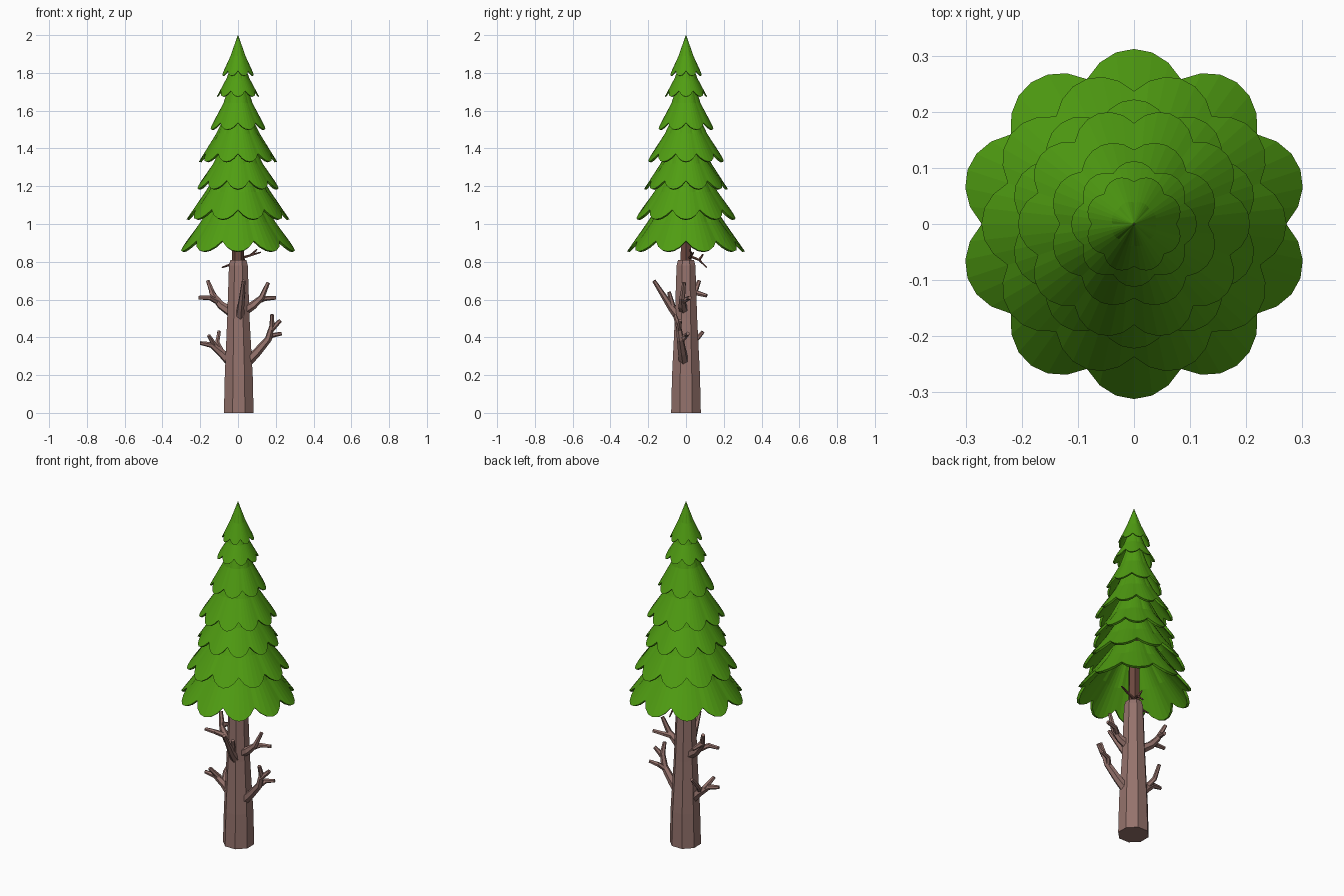
import bpy, bmesh, math
from mathutils import Vector

if "Cube" in bpy.data.objects:
    bpy.data.objects.remove(bpy.data.objects["Cube"])


def material(name, rgb):
    m = bpy.data.materials.new(name)
    m.diffuse_color = (*rgb, 1)
    m.use_nodes = True
    m.node_tree.nodes["Principled BSDF"].inputs["Base Color"].default_value = m.diffuse_color
    return m


GREEN = material("leaf green", (0.08, 0.34, 0.006))
BARK = material("bark brown", (0.30, 0.17, 0.15))
DARK = material("dark bark", (0.15, 0.065, 0.05))


def finish(bm, name, mat):
    bmesh.ops.recalc_face_normals(bm, faces=bm.faces)
    me = bpy.data.meshes.new(name)
    bm.to_mesh(me)
    bm.free()
    me.materials.append(mat)
    ob = bpy.data.objects.new(name, me)
    bpy.context.collection.objects.link(ob)
    return ob


def loft(bm, rings, cap=True, closed=False):
    rows = [[bm.verts.new(p) for p in r] for r in rings]
    pairs = list(zip(rows, rows[1:]))
    if closed:
        pairs.append((rows[-1], rows[0]))
    for a, b in pairs:
        for i in range(len(a)):
            j = (i + 1) % len(a)
            bm.faces.new((a[i], a[j], b[j], b[i]))
    if cap and not closed:
        bm.faces.new(rows[0])
        bm.faces.new(rows[-1])


def tube(bm, pts, r0, r1, sides=6):
    pts = [Vector(p) for p in pts]
    rings = []
    for i, p in enumerate(pts):
        d = (pts[min(i + 1, len(pts) - 1)] - pts[max(i - 1, 0)]).normalized()
        u = d.cross(Vector((0.3, 1, 0.1))).normalized()
        v = d.cross(u)
        r = r0 + (r1 - r0) * i / (len(pts) - 1)
        rings.append([p + r * (u * math.cos(a) + v * math.sin(a))
                      for a in (math.tau * k / sides for k in range(sides))])
    loft(bm, rings)


# trunk and the thin core that carries the foliage
def column(name, mat, profile, sides, phase):
    bm = bmesh.new()
    loft(bm, [[(cx + r * math.cos(math.tau * k / sides + phase),
                r * math.sin(math.tau * k / sides + phase), z)
               for k in range(sides)] for r, z, cx in profile])
    finish(bm, name, mat)


column("trunk", BARK, [(0.085, 0, 0.004), (0.08, 0.2, 0.004), (0.064, 0.5, 0.002),
                       (0.054, 0.78, 0.002), (0.046, 0.81, 0.002)], 8, math.pi / 8)
column("core", DARK, [(0.033, 0.79, 0), (0.03, 1.0, 0), (0.012, 1.85, 0)], 6, 0)

# bare branches: main limb first, then its forks
BRANCHES = {
    "lower_left_branch": [
        [(-0.04, 0, 0.27), (-0.09, 0, 0.32), (-0.14, -0.01, 0.36), (-0.20, -0.02, 0.37)],
        [(-0.09, 0, 0.33), (-0.11, 0.04, 0.37), (-0.10, 0.09, 0.43)],
        [(-0.12, 0, 0.35), (-0.155, -0.04, 0.41)]],
    "lower_right_branch": [
        [(0.04, -0.01, 0.26), (0.10, -0.02, 0.32), (0.16, -0.03, 0.39),
         (0.18, -0.04, 0.46), (0.18, -0.06, 0.52)],
        [(0.15, -0.03, 0.38), (0.18, 0, 0.41), (0.23, 0.01, 0.42)],
        [(0.175, -0.04, 0.44), (0.225, -0.03, 0.49)]],
    "upper_left_branch": [
        [(-0.03, 0.01, 0.53), (-0.09, 0.03, 0.57), (-0.13, 0.04, 0.62), (-0.16, 0.07, 0.70)],
        [(-0.11, 0.03, 0.59), (-0.15, 0, 0.61), (-0.21, 0, 0.61)],
        [(-0.14, 0.04, 0.64), (-0.12, 0.11, 0.62)]],
    "upper_right_branch": [
        [(0.03, -0.01, 0.54), (0.08, -0.02, 0.57), (0.125, -0.02, 0.61), (0.16, -0.01, 0.69)],
        [(0.10, -0.02, 0.59), (0.14, 0.01, 0.605), (0.20, 0.02, 0.61)]],
    "front_branch": [
        [(0.01, -0.03, 0.50), (0.015, -0.08, 0.56), (0.03, -0.17, 0.70)],
        [(0.015, -0.07, 0.56), (0.03, -0.09, 0.64)]],
}
for name, limbs in BRANCHES.items():
    bm = bmesh.new()
    for i, pts in enumerate(limbs):
        tube(bm, pts, 0.016 if i else 0.028, 0.010)
    finish(bm, name, BARK)

# small dark twigs just under the foliage
bm = bmesh.new()
for pts in ([(0.02, 0.02, 0.82), (0.07, 0.03, 0.835), (0.12, 0.04, 0.85)],
            [(0.07, 0.03, 0.835), (0.10, 0.02, 0.865)],
            [(0.01, 0.02, 0.83), (0.03, 0.07, 0.81), (0.03, 0.11, 0.77)],
            [(0.03, 0.07, 0.81), (0.02, 0.09, 0.84)],
            [(-0.03, 0, 0.79), (-0.085, 0.02, 0.77)]):
    tube(bm, pts, 0.008, 0.004, 5)
finish(bm, "twigs", DARK)


# foliage tier: flared skirt shell with scalloped lower edge
def tier(name, lobes, phase, rim, z_rim, mid, z_mid, top, z_top):
    seg = 6
    n = lobes * seg
    thick = min(0.014, rim * 0.06)
    drop = 0.055 * (rim / 0.31) ** 0.6
    rings = [[] for _ in range(5)]
    for k in range(n):
        a = phase + math.tau * k / n
        t = abs((k % seg) / seg * 2 - 1) if k % seg <= seg / 2 else 1 - abs(2 - 2 * (k % seg) / seg)
        bulge = 1 - t ** 2          # 1 on the lobe axis, 0 in the notch
        r = rim * (0.87 + 0.13 * bulge)
        zr = z_rim + drop * (1 - bulge)
        rm = mid * (0.96 + 0.06 * bulge)
        ca, sa = math.cos(a), math.sin(a)
        prof = [(top, z_top), (rm, z_mid), (r, zr),
                (r - thick, zr - thick * 0.3), (rm - thick, z_mid - thick)]
        for ring, (q, z) in zip(rings, prof):
            ring.append((q * ca, q * sa, z))
    bm = bmesh.new()
    rings.append([(x * 0.8, y * 0.8, z - 0.012) for x, y, z in rings[0]])
    loft(bm, rings, closed=True)
    finish(bm, name, GREEN)


TIERS = [
    (10, 0.0, 0.312, 0.855, 0.200, 1.01, 0.130, 1.12),
    (10, 0.5, 0.272, 1.025, 0.170, 1.17, 0.105, 1.28),
    (10, 0.0, 0.222, 1.185, 0.132, 1.32, 0.085, 1.42),
    (10, 0.5, 0.207, 1.330, 0.112, 1.48, 0.065, 1.58),
    (8, 0.0, 0.152, 1.500, 0.078, 1.64, 0.045, 1.74),
    (8, 0.5, 0.112, 1.675, 0.060, 1.77, 0.034, 1.84),
    (8, 0.0, 0.087, 1.785, 0.040, 1.89, 0.001, 2.00),
]
for i, (lobes, shift, *dims) in enumerate(TIERS):
    # the bottom tier has a notch facing straight right
    tier(f"foliage_tier_{i + 1}", lobes, shift * math.tau / lobes, *dims)
